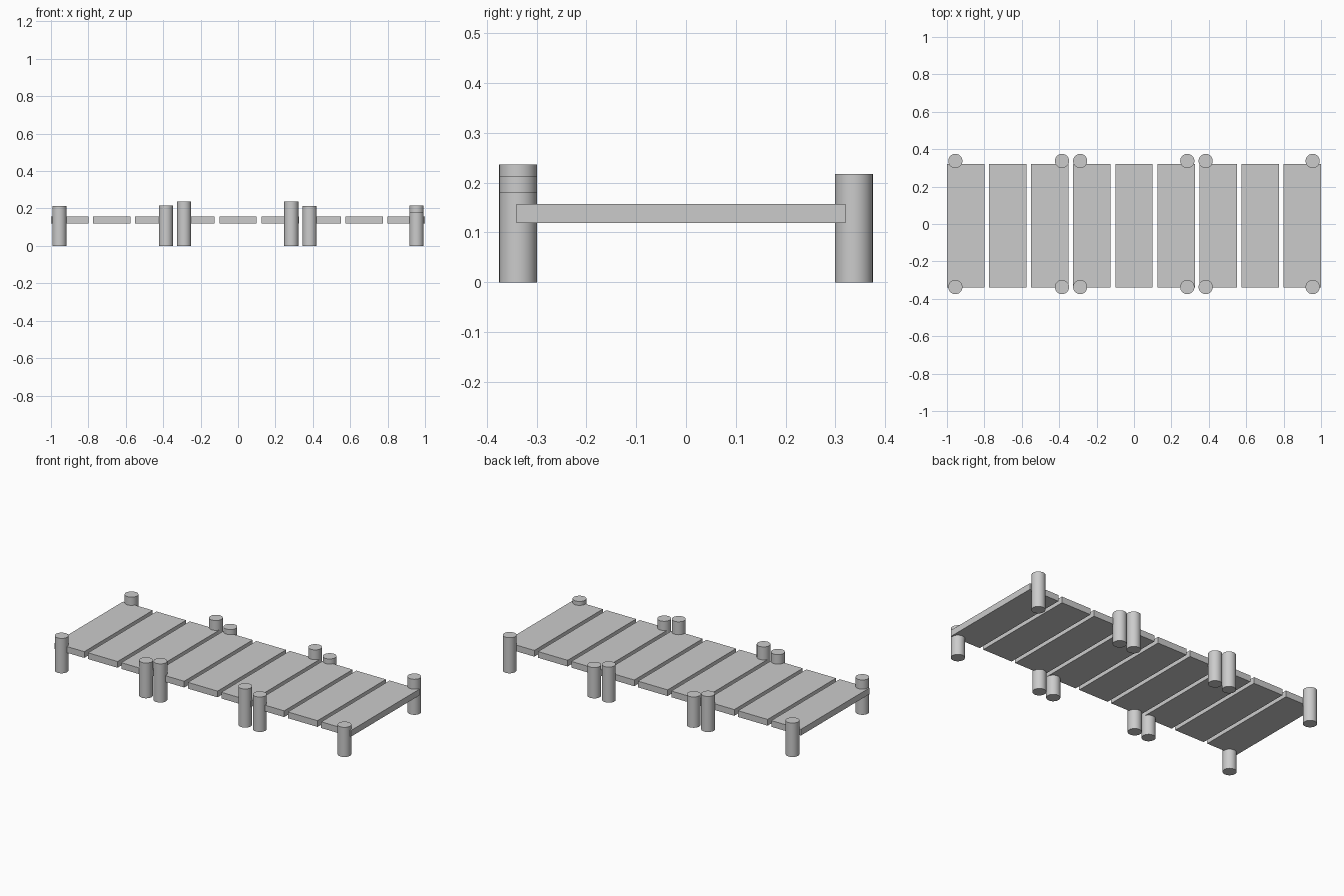
import bpy

cube = bpy.data.objects.get("Cube")
if cube:
    bpy.data.objects.remove(cube, do_unlink=True)

# One plain grey for the whole dock
grey = bpy.data.materials.new("plain_grey")
grey.use_nodes = True
colour = (0.6, 0.6, 0.6, 1)
grey.diffuse_color = colour
grey.node_tree.nodes["Principled BSDF"].inputs["Base Color"].default_value = colour


def finish(name):
    obj = bpy.context.object
    obj.name = name
    obj.data.materials.append(grey)
    return obj


def plank(name, x):
    bpy.ops.mesh.primitive_cube_add(size=1, location=(x, -0.01, 0.138))
    obj = finish(name)
    obj.scale = (0.2, 0.66, 0.038)
    bpy.ops.object.transform_apply(location=False, rotation=False, scale=True)


def post(name, x, y, height):
    bpy.ops.mesh.primitive_cylinder_add(
        vertices=32, radius=0.038, depth=height, location=(x, y, height / 2))
    finish(name)
    bpy.ops.object.shade_smooth_by_angle()


# Deck: evenly spaced planks with narrow gaps
for i in range(9):
    plank(f"plank_{i + 1}", -0.9 + i * 0.225)

# Posts: one row along each long edge, uneven tops
post_x = (-0.955, -0.385, -0.288, 0.285, 0.383, 0.955)
front_tops = (0.213, 0.215, 0.236, 0.236, 0.213, 0.181)
back_tops = (0.207, 0.217, 0.188, 0.217, 0.188, 0.217)
for side, y, tops in (("front", -0.337, front_tops), ("back", 0.337, back_tops)):
    for i, (x, top) in enumerate(zip(post_x, tops)):
        post(f"{side}_post_{i + 1}", x, y, top)
